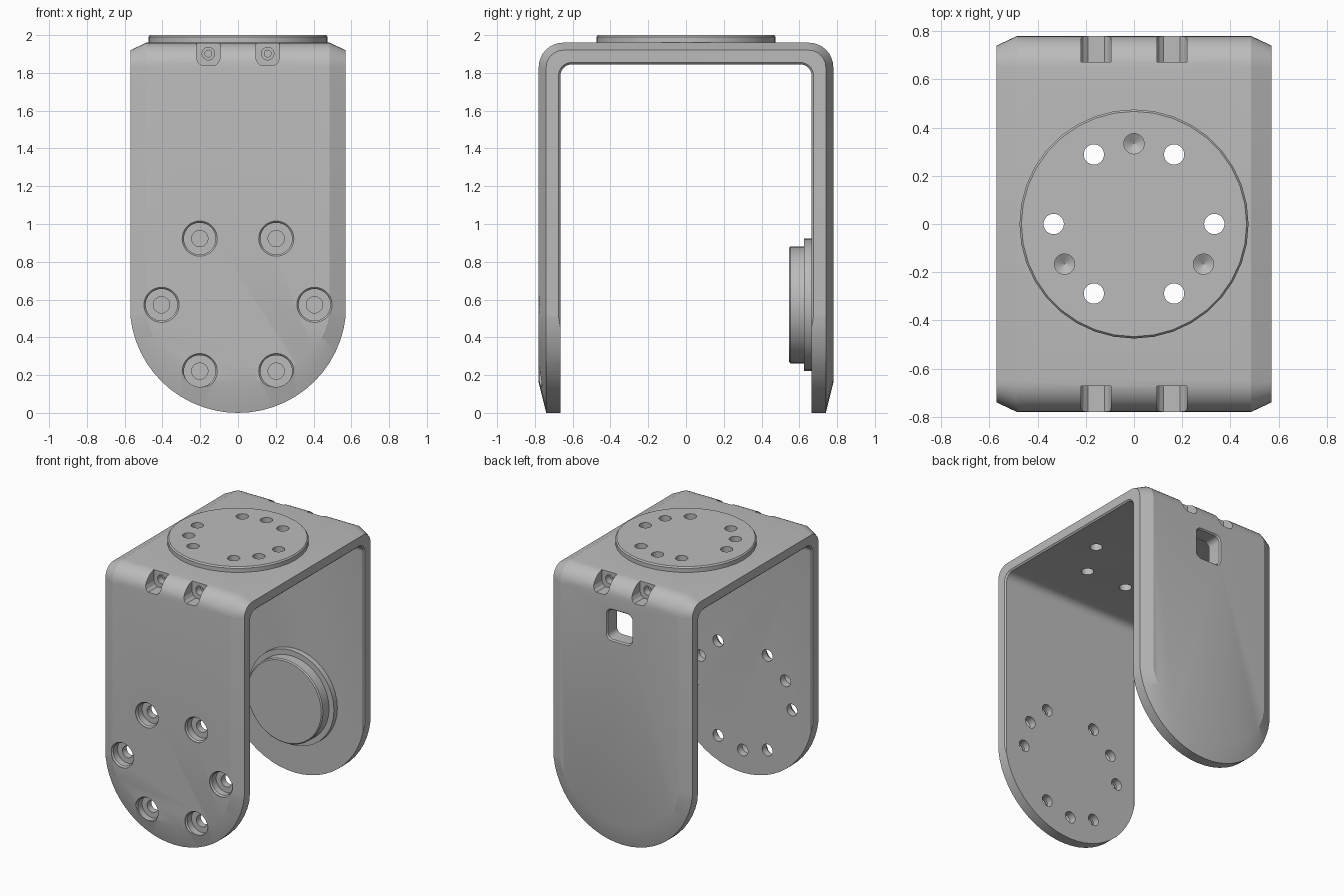
import bpy, bmesh, math
from mathutils import Matrix, Vector

if "Cube" in bpy.data.objects:
    bpy.data.objects.remove(bpy.data.objects["Cube"])

GREY = bpy.data.materials.new("satin grey")
GREY.diffuse_color = (0.5, 0.5, 0.5, 1)
GREY.use_nodes = True
GREY.node_tree.nodes["Principled BSDF"].inputs["Base Color"].default_value = GREY.diffuse_color
SEG = 36


def loft(bm, rings):
    """Skin matching closed rings of points and cap both ends."""
    vs = [[bm.verts.new(p) for p in ring] for ring in rings]
    n = len(vs[0])
    for a, b in zip(vs, vs[1:]):
        for i in range(n):
            j = (i + 1) % n
            bm.faces.new((a[i], a[j], b[j], b[i]))
    bm.faces.new(vs[0][::-1])
    bm.faces.new(vs[-1])


def lathe(bm, profile, x, other, along_y=False):
    """Revolve (radius, height) pairs about a vertical or a y-direction axis."""
    if along_y:
        m = Matrix.Translation((x, 0, other)) @ Matrix.Rotation(-math.pi / 2, 4, 'X')
    else:
        m = Matrix.Translation((x, other, 0))
    loft(bm, [[m @ Vector((r * math.cos(2 * math.pi * i / SEG),
                           r * math.sin(2 * math.pi * i / SEG), h))
               for i in range(SEG)] for r, h in profile])


def make(name, bm):
    bmesh.ops.recalc_face_normals(bm, faces=bm.faces[:])
    me = bpy.data.meshes.new(name)
    bm.to_mesh(me)
    bm.free()
    me.materials.append(GREY)
    ob = bpy.data.objects.new(name, me)
    bpy.context.collection.objects.link(ob)
    return ob


def activate(ob):
    bpy.ops.object.select_all(action='DESELECT')
    ob.select_set(True)
    bpy.context.view_layer.objects.active = ob


def boolean(ob, cutter, op='DIFFERENCE'):
    activate(ob)
    mod = ob.modifiers.new("cut", 'BOOLEAN')
    mod.operation, mod.solver, mod.object = op, 'EXACT', cutter
    bpy.ops.object.modifier_apply(modifier=mod.name)


def arch(half, top, radius):
    """Rounded arch path in y and z, from the left foot to the right foot."""
    pts = [(-half, -0.1)]
    for s, start in ((-1, 180), (1, 90)):
        for i in range(9):
            a = math.radians(start - i * 90 / 8)
            pts.append((s * (half - radius) + radius * math.cos(a),
                        top - radius + radius * math.sin(a)))
    return pts + [(half, -0.1)]


# U-shaped bracket with chamfered side edges
bm = bmesh.new()
stations = [(0.57, 0.04, 0.01), (0.56, 0.0353, 0), (0.485, 0, 0)]
stations = [(-x, o, i) for x, o, i in stations] + stations[::-1]
loft(bm, [[(x, y, z) for y, z in
           arch(0.78 - o, 1.96 - o, 0.13 - o)
           + arch(0.665 + i, 1.845 + i, 0.06 + i)[::-1]] for x, o, i in stations])
bracket = make("bracket", bm)

# Rounded leg outline, tapering toward the outer faces
bm = bmesh.new()
rings = []
for y, dx, dz in ((-0.80, 0.1275, 0.24), (-0.74, 0, 0), (0.74, 0, 0), (0.80, 0.1275, 0.24)):
    rx, rz = 0.573 - dx, 0.57 - dz
    ring = [(rx * math.cos(math.pi * (1 + i / 28)), y,
             0.57 + rz * math.sin(math.pi * (1 + i / 28))) for i in range(29)]
    rings.append(ring + [(rx, y, 2.3), (-rx, y, 2.3)])
loft(bm, rings)
outline = make("outline_helper", bm)
boolean(bracket, outline, 'INTERSECT')

# Top mounting disc
bm = bmesh.new()
lathe(bm, [(0.475, 1.94), (0.475, 1.99), (0.467, 2.0)], 0, 0)
disc = make("top_disc", bm)

# Top holes: six through, three blind with conical ends
bm = bmesh.new()
for k in range(6):
    a = math.radians(60 * k)
    lathe(bm, [(0.042, 1.7), (0.042, 2.1)], 0.333 * math.cos(a), 0.333 * math.sin(a))
for deg in (90, 210, 330):
    a = math.radians(deg)
    lathe(bm, [(0.001, 1.90), (0.042, 1.925), (0.042, 2.1)],
          0.333 * math.cos(a), 0.333 * math.sin(a))
top_holes = make("top_hole_helper", bm)

# Leg holes, corner pockets and rear window
bm = bmesh.new()
for k in range(6):
    a = math.radians(60 * k)
    lathe(bm, [(0.093, -0.9), (0.093, -0.775), (0.084, -0.765), (0.084, -0.715),
               (0.043, -0.715), (0.043, -0.55)],
          0.405 * math.cos(a), 0.572 + 0.405 * math.sin(a), True)
for deg in (30, 150, 270):
    a = math.radians(deg)
    lathe(bm, [(0.001, -0.74), (0.043, -0.72), (0.043, -0.55)],
          0.405 * math.cos(a), 0.572 + 0.405 * math.sin(a), True)
for sx in (-1, 1):
    for sy in (-1, 1):
        shape = [(-0.0625, 2.05), (-0.0625, 1.875), (-0.052, 1.853), (-0.034, 1.838),
                 (0.034, 1.838), (0.052, 1.853), (0.0625, 1.875), (0.0625, 2.05)]
        loft(bm, [[(sx * 0.157 + x, sy * y, z) for x, z in shape] for y in (0.672, 0.9)])
window = []
for cx, cz, start in ((0.06, 0.07, 0), (-0.06, 0.07, 90), (-0.06, -0.07, 180), (0.06, -0.07, 270)):
    for i in range(6):
        a = math.radians(start + 18 * i)
        window.append((cx + 0.04 * math.cos(a), 1.63 + cz + 0.04 * math.sin(a)))
loft(bm, [[(x * s, y, 1.63 + (z - 1.63) * s) for x, z in window]
          for y, s in ((0.6, 1), (0.77, 1), (0.79, 1.15), (0.9, 1.15))])
leg_holes = make("leg_hole_helper", bm)

# Stepped screw holes inside the corner pockets
bm = bmesh.new()
for sx in (-1, 1):
    for sy in (-1, 1):
        lathe(bm, [(0.033, sy * 0.72), (0.033, sy * 0.62), (0.018, sy * 0.62),
                   (0.018, sy * 0.54)], sx * 0.157, 1.902, True)
screw_holes = make("screw_hole_helper", bm)

for cutter in (top_holes, leg_holes, screw_holes):
    boolean(bracket, cutter)
boolean(disc, top_holes)

# Stepped round pivot boss inside the rear leg
bm = bmesh.new()
lathe(bm, [(0.302, 0.545), (0.31, 0.553), (0.31, 0.625), (0.35, 0.625), (0.35, 0.68)],
      0, 0.572, True)
boss = make("pivot_boss", bm)

for helper in (outline, top_holes, leg_holes, screw_holes):
    bpy.data.objects.remove(helper, do_unlink=True)
for ob in (bracket, disc, boss):
    activate(ob)
    bpy.ops.object.shade_smooth_by_angle(angle=math.radians(22))
